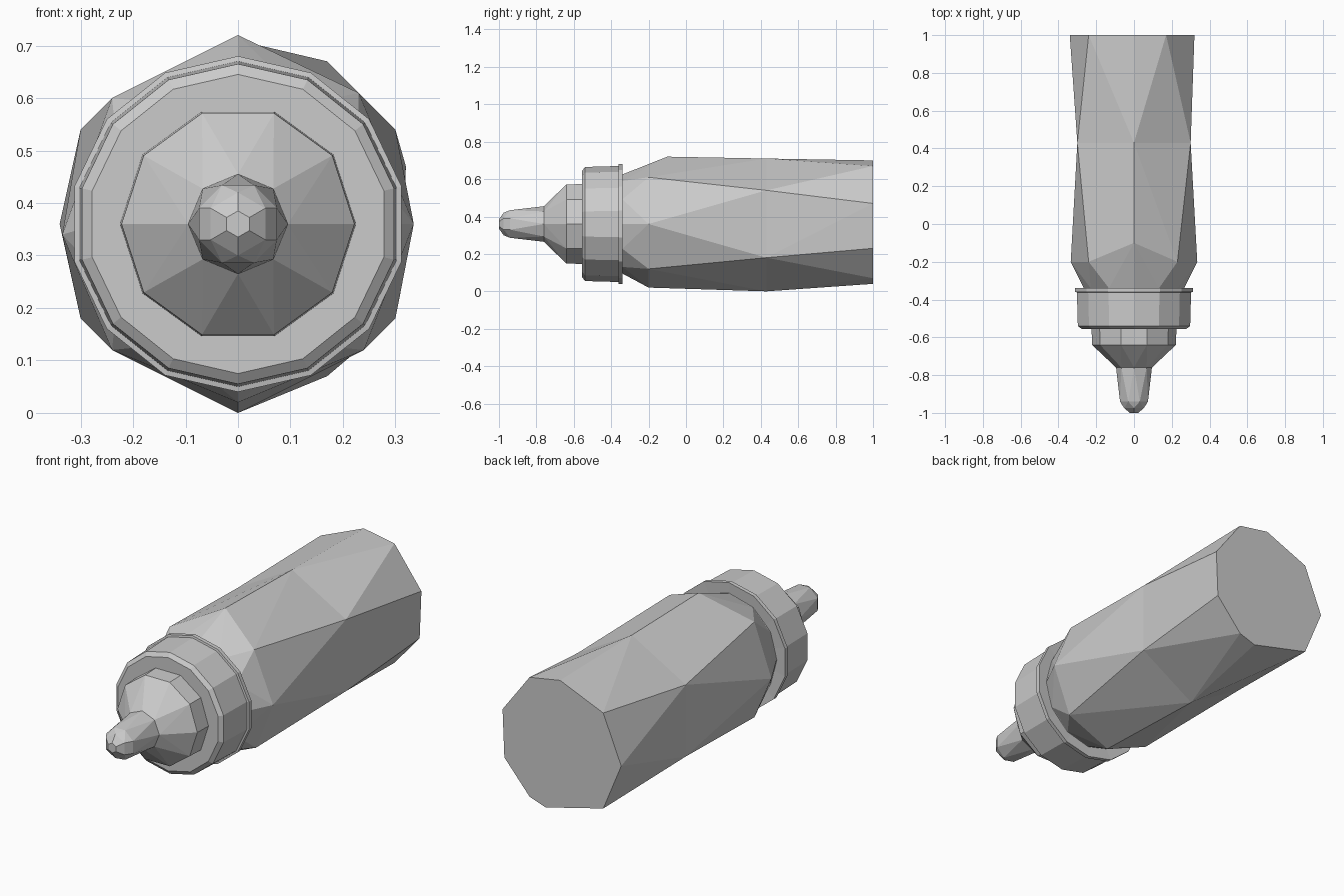
import bpy, bmesh
from math import atan2, cos, sin, pi, tau

if "Cube" in bpy.data.objects:
    bpy.data.objects.remove(bpy.data.objects["Cube"])

ZC = 0.36  # height of the bottle's long axis


def angle(p):
    return atan2(p[0], p[2] - ZC) % tau


def ring(y, r, n, half=False):
    """Regular ring round the axis; half turns it by half a side."""
    off = pi / n if half else 0
    return [(r * sin(off + tau * i / n), y, ZC + r * cos(off + tau * i / n)) for i in range(n)]


def outline(y, pts):
    """Irregular ring from x, z pairs."""
    return [(x, y, z) for x, z in pts]


def loft(name, rings, cap_start=False, cap_end=False):
    """Skin a row of rings that may have different numbers of sides."""
    bm = bmesh.new()
    loops = []
    for r in rings:
        pts = sorted(r, key=angle)
        loops.append(([bm.verts.new(p) for p in pts], [angle(p) for p in pts]))
    for (va, aa), (vb, ab) in zip(loops, loops[1:]):
        n, m = len(va), len(vb)
        aa, ab = aa + [aa[0] + tau], ab + [ab[0] + tau]
        i = j = 0
        while i < n or j < m:
            ma = aa[i] + aa[i + 1] if i < n else 99
            mb = ab[j] + ab[j + 1] if j < m else 99
            a, b = va[i % n], vb[j % m]
            if abs(ma - mb) < 1e-4:
                bm.faces.new((a, va[(i + 1) % n], vb[(j + 1) % m], b))
                i, j = i + 1, j + 1
            elif ma < mb:
                bm.faces.new((a, va[(i + 1) % n], b))
                i += 1
            else:
                bm.faces.new((a, vb[(j + 1) % m], b))
                j += 1
    if cap_start:
        bm.faces.new(loops[0][0])
    if cap_end:
        bm.faces.new(loops[-1][0])
    bmesh.ops.recalc_face_normals(bm, faces=bm.faces)
    me = bpy.data.meshes.new(name)
    bm.to_mesh(me)
    bm.free()
    ob = bpy.data.objects.new(name, me)
    bpy.context.collection.objects.link(ob)
    return ob


# Bottle body: faceted base, six-sided waist, shoulder and neck
base = outline(1.0, [(0, .70), (.17, .67), (.32, .47), (.31, .23), (.17, .07),
                     (.08, .04), (-.24, .12), (-.34, .36), (-.24, .60)])
waist = outline(.43, [(0, .71), (.30, .54), (.30, .18), (0, 0), (-.30, .18), (-.30, .54)])
shoulder = outline(-.2, [(.23, .61), (.335, .36), (.24, .12), (0, .02),
                         (-.24, .12), (-.335, .34), (-.24, .60)])
shoulder.append((0, -.1, .72))
loft("bottle_body", [base, waist, shoulder, ring(-.34, .265, 12), ring(-.37, .265, 12)],
     cap_start=True)

# Screw collar: thin rear lip, slight taper, bevelled front edge
loft("screw_collar", [ring(-.345, .24, 14), ring(-.34, .32, 14), ring(-.36, .32, 14),
                      ring(-.362, .31, 14), ring(-.54, .305, 14), ring(-.555, .285, 14),
                      ring(-.555, .20, 14)])

# Teat: short drum, cone and narrow rounded tip
loft("teat", [ring(-.54, .225, 10, True), ring(-.64, .222, 10, True),
              ring(-.76, .095, 8), ring(-.94, .08, 8, True),
              ring(-.975, .06, 6), ring(-1.0, .025, 6)], cap_end=True)
